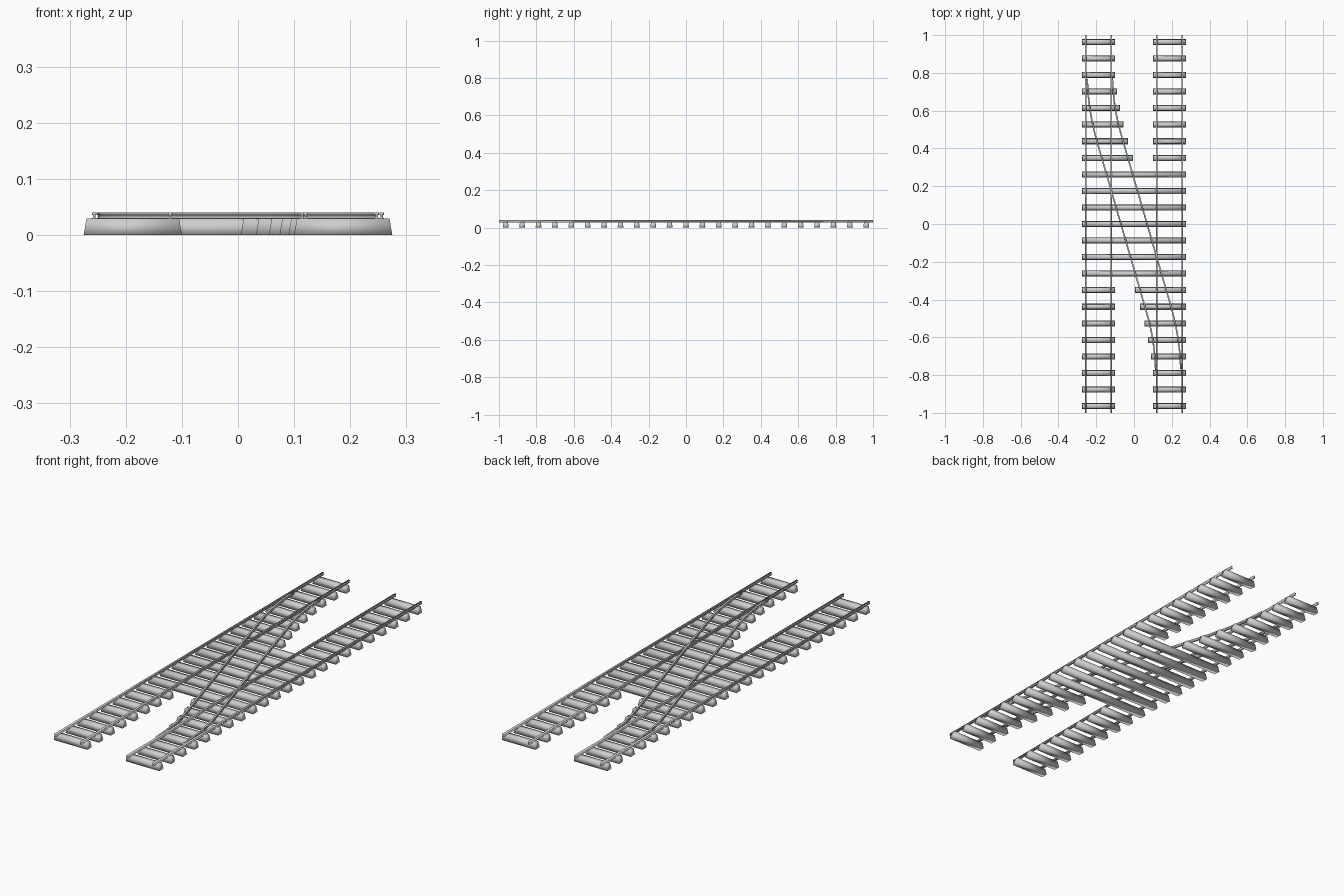
import bpy, bmesh, math
from mathutils import Vector

cube = bpy.data.objects.get("Cube")
if cube:
    bpy.data.objects.remove(cube, do_unlink=True)


def material(name, rgb):
    m = bpy.data.materials.new(name)
    m.use_nodes = True
    color = (*rgb, 1)
    m.diffuse_color = color
    m.node_tree.nodes["Principled BSDF"].inputs["Base Color"].default_value = color
    return m


TRACK_GREY = material("track grey", (0.62, 0.62, 0.62))


def finish(name, bm):
    bmesh.ops.recalc_face_normals(bm, faces=bm.faces)
    for face in bm.faces:
        face.smooth = True
    mesh = bpy.data.meshes.new(name)
    bm.to_mesh(mesh)
    bm.free()
    mesh.materials.append(TRACK_GREY)
    obj = bpy.data.objects.new(name, mesh)
    bpy.context.collection.objects.link(obj)


# Sleepers: softly shaded tapered blocks, longer where the tracks diverge
SPACING, HEIGHT = 0.0876, 0.029


def sleeper(name, x0, x1, y):
    bm = bmesh.new()
    bmesh.ops.create_cube(bm, size=1)
    for v in bm.verts:
        top = v.co.z > 0
        side = math.copysign(1, v.co.x)
        v.co.x = (x1 if side > 0 else x0) - (side * 0.005 if top else 0)
        v.co.y = y + math.copysign(0.012 if top else 0.016, v.co.y)
        v.co.z = HEIGHT if top else 0
    finish(name, bm)


inner_ends = [-0.1, -0.1, -0.1, -0.09, -0.074, -0.055, -0.032, -0.005]
for row in range(23):
    y = (11 - row) * SPACING
    if 8 <= row <= 14:
        sleeper("long_sleeper", -0.275, 0.275, y)
        continue
    # The half turn of the layout swaps the diverging side
    end = inner_ends[min(row, 22 - row)]
    right_end, left_end = (end, 0.1) if row < 8 else (-0.1, -end)
    sleeper("right_sleeper", -0.275, right_end, y)
    sleeper("left_sleeper", left_end, 0.275, y)


# Rails: an I-shaped section swept along a path
half = [(0.004, 0.028), (0.004, 0.03), (0.002, 0.031),
        (0.002, 0.035), (0.004, 0.036), (0.004, 0.04)]
SECTION = half + [(-x, z) for x, z in reversed(half)]


def rail(name, path, offset=0):
    bm = bmesh.new()
    rings = []
    for i, p in enumerate(path):
        d = (path[min(i + 1, len(path) - 1)] - path[max(i - 1, 0)]).normalized()
        n = Vector((-d.y, d.x))
        rings.append([bm.verts.new((*(p + n * (u + offset)), z)) for u, z in SECTION])
    count = len(SECTION)
    for a, b in zip(rings, rings[1:]):
        for k in range(count):
            j = (k + 1) % count
            bm.faces.new((a[k], a[j], b[j], b[k]))
    bm.faces.new(rings[0])
    bm.faces.new(rings[-1])
    finish(name, bm)


for side, label in ((-1, "right"), (1, "left")):
    for x, place in ((0.256, "outer"), (0.121, "inner")):
        rail(f"{label}_{place}_rail", [Vector((side * x, -1)), Vector((side * x, 1))])

# Crossover: straight middle with a gentle curve at each end
SLOPE, STRAIGHT, TANGENT = 0.29, 0.45, 0.8


def crossover_x(y):
    a = abs(y)
    x = SLOPE * a
    if a > STRAIGHT:
        x -= SLOPE * (a - STRAIGHT) ** 2 / (2 * (TANGENT - STRAIGHT))
    return -math.copysign(x, y)


curve = [STRAIGHT + 0.32 * i / 8 for i in range(9)]
ys = [-y for y in reversed(curve)] + curve
path = [Vector((crossover_x(y), y)) for y in ys]
rail("crossover_rail_right", path, 0.0665)
rail("crossover_rail_left", path, -0.0665)
